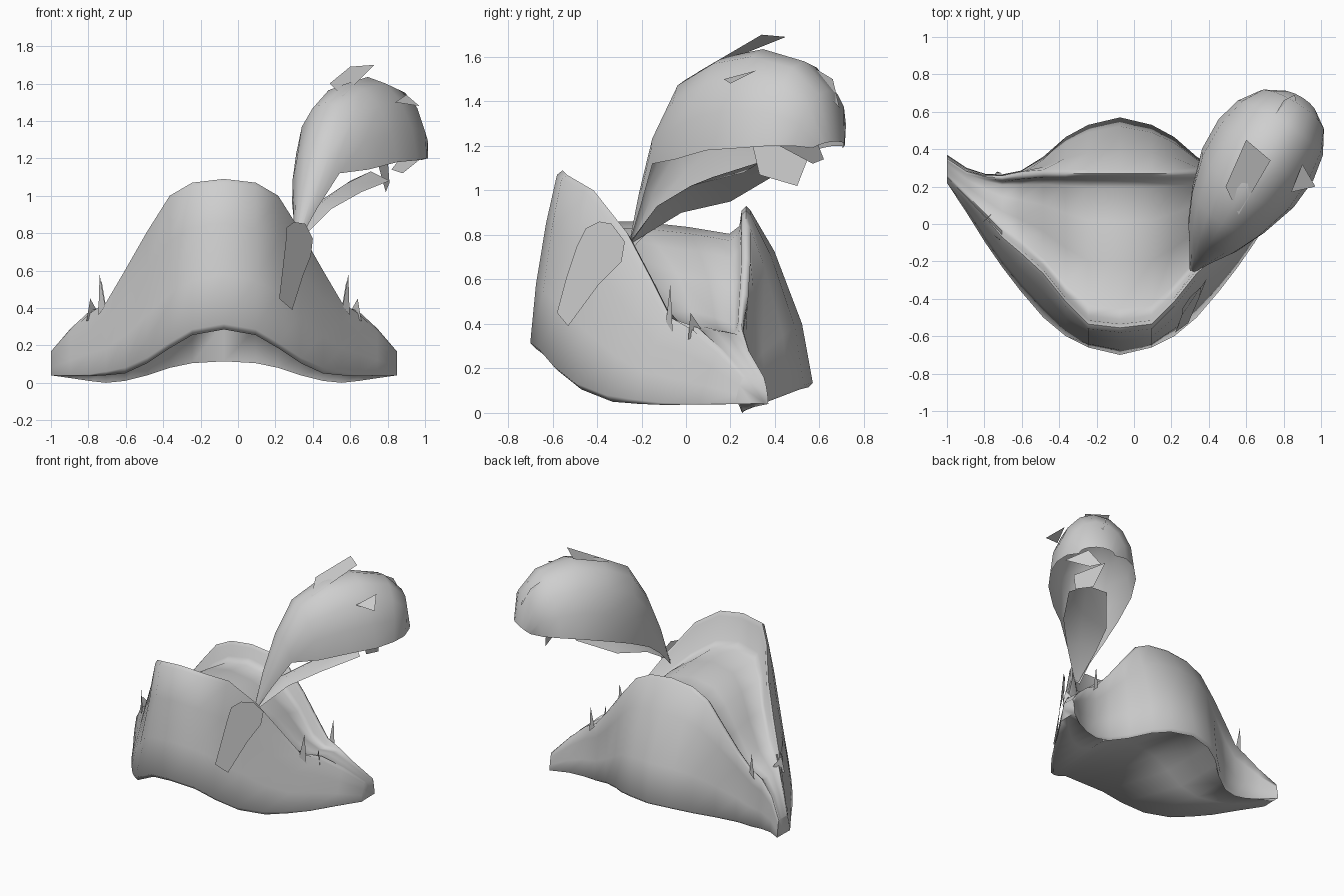
import bpy, math

grey = bpy.data.materials.new("felt_grey")
grey.diffuse_color = (0.62, 0.62, 0.62, 1)
CX = -0.075  # middle of the hat


def make(name, verts, faces, smooth=True):
    me = bpy.data.meshes.new(name)
    me.from_pydata(verts, [], faces)
    me.materials.append(grey)
    ob = bpy.data.objects.new(name, me)
    bpy.context.collection.objects.link(ob)
    if smooth:
        bpy.ops.object.select_all(action='DESELECT')
        bpy.context.view_layer.objects.active = ob
        ob.select_set(True)
        bpy.ops.object.shade_smooth_by_angle(angle=math.radians(75))
    return ob


def loft(name, rows, closed=False):
    n = len(rows[0])
    verts = [p for r in rows for p in r]
    faces = [(i * n + j, i * n + (j + 1) % n, (i + 1) * n + (j + 1) % n, (i + 1) * n + j)
             for i in range(len(rows) - 1) for j in range(n if closed else n - 1)]
    if closed:
        last = (len(rows) - 1) * n
        faces += [tuple(range(n - 1, -1, -1)), tuple(range(last, last + n))]
    return make(name, verts, faces)


# Hat: x offset, then y,z of front hem, front rim, crown height, back rim, back hem
stations = [
    (0.00, -.70, .30, -.57, 1.09, .86, .26, .93, .57, .115),
    (0.17, -.66, .27, -.55, 1.07, .83, .26, .91, .53, .105),
    (0.29, -.60, .20, -.43, 1.00, .75, .26, .85, .465, .08),
    (0.41, -.50, .12, -.28, .81, .62, .26, .70, .36, .04),
    (0.53, -.36, .065, -.17, .60, .455, .25, .54, .285, .01),
    (0.63, -.23, .05, -.08, .43, .39, .24, .42, .265, .00),
    (0.72, -.10, .04, .03, .37, .37, .25, .37, .268, .01),
    (0.82, .06, .04, .14, .275, .285, .28, .28, .30, .025),
    (0.925, .22, .04, .25, .16, .165, .35, .16, .37, .04)]


def section(sign, s):
    off, yfb, zfb, yft, zft, zc, ybt, zbt, ybb, zbb = s
    k = min(1, (ybt - yft) / 0.4) ** 2      # shrink details toward the tips
    b = .06 * min(1, (ybb - ybt) / .3)      # bulge of the back panel
    pts = [(yfb + .03 * k, zfb - .015 * k), (yfb, zfb + .015 * k)]
    for t in (.35, .7):                     # front panel
        pts.append((yfb + (yft - yfb) * t - .02 * k, zfb + (zft - zfb) * t))
    pts += [(yft - .01 * k, zft - .02 * k), (yft + .015 * k, zft),
            (yft + .035 * k, zft - .03 * k)]
    yf, yb = yft + .05 * k + .01, ybt - .015 * k - .005   # crown, filleted at both ends
    for t, dz in ((0, .04), (.08, 0), (.4, 0), (.7, -.025), (.94, -.055), (1, -.02)):
        pts.append((yf + (yb - yf) * t, zc + dz * k))
    pts += [(ybt - .01 * k, zbt - .02 * k), (ybt + .01 * k, zbt),
            (ybt + .03 * k, zbt - .02 * k)]
    for t in (.25, .65):                    # back panel
        pts.append((ybt + (ybb - ybt) * t + b, zbt + (zbb - zbt) * t))
    pts += [(ybb, zbb + .02 * k), (ybb - .02 * k, zbb)]
    # recessed underside
    zu = max(zbb, zfb + .02 * k)
    pts += [(ybb - .045 * k - .01, zu), ((yfb + ybb) / 2, zu)]
    return [(CX + sign * off, y, z) for y, z in pts]


rows = [section(-1, s) for s in stations[:0:-1]] + [section(1, s) for s in stations]
loft("hat_body", rows, closed=True)

# Feather: curled spoon; spine s,z, edge s, left edge z, right edge z, half width
feather = [
    (0.00, .76, .00, .74, .75, .015), (.07, 1.02, .10, .86, .93, .07),
    (.17, 1.28, .21, .96, 1.12, .145), (.30, 1.50, .38, 1.05, 1.14, .22),
    (.50, 1.60, .58, 1.13, 1.18, .28), (.71, 1.635, .76, 1.18, 1.19, .29),
    (.93, 1.58, .90, 1.20, 1.20, .26), (1.06, 1.45, 1.00, 1.20, 1.20, .20),
    (1.10, 1.22, 1.05, 1.19, 1.19, .12)]
rows = []
for ss, zs, se, zl, zr, w in feather:
    row = []
    for j in range(9):
        a = math.radians(-90 + 22.5 * j)
        c, d = math.cos(a), w * math.sin(a)
        ze = zl if d > 0 else zr
        d *= 1.1 if d > 0 else 0.98
        s = se + (ss - se) * c
        row.append((.31 + .54 * s - .84 * d, -.25 + .84 * s + .54 * d, ze + (zs - ze) * c))
    rows.append(row)
loft("feather", rows)


def plate(name, pts):
    make(name, pts, [tuple(range(len(pts)))], smooth=False)


# Inner vane under the curl
loft("feather_inner_vane", [
    [(.30, -.25, .76), (.31, -.25, .77), (.33, -.25, .76)],
    [(.33, -.02, .90), (.43, -.07, .95), (.50, -.13, .93)],
    [(.42, .20, .95), (.57, .12, 1.06), (.66, .02, 1.02)],
    [(.60, .42, 1.08), (.71, .34, 1.13), (.81, .26, 1.08)]])

# Loose barbs of the feather
plate("feather_barb_top", [(.56, .05, 1.53), (.73, .34, 1.70), (.60, .45, 1.69), (.49, .20, 1.60)])
plate("feather_barb_side", [(.84, .17, 1.50), (.97, .20, 1.48), (.90, .32, 1.54)])
plate("feather_barb_back", [(.74, .56, 1.56), (.80, .66, 1.50), (.86, .69, 1.37), (.88, .58, 1.50)])
plate("feather_barb_tip", [(.90, .58, 1.24), (.98, .42, 1.20), (.88, .57, 1.12), (.82, .62, 1.14)])
plate("feather_barb_low", [(.80, .30, 1.20), (.81, .33, 1.07), (.79, .50, 1.02), (.74, .57, 1.20)])

# Leaf lying on the front panel under the feather
plate("leaf", [(.30, -.39, .86), (.36, -.335, .85), (.40, -.275, .77), (.39, -.29, .68),
               (.35, -.39, .58), (.29, -.53, .39), (.22, -.58, .45), (.24, -.54, .60),
               (.255, -.49, .75), (.26, -.45, .83)])

# Torn tufts along the rim near both tips
for side, sg in (("left", -1), ("right", 1)):
    for n, tri in enumerate((
            ((.635, -.09, .41), (.665, -.07, .58), (.672, -.06, .36)),
            ((.665, .08, .36), (.715, .02, .45), (.735, .01, .33)),
            ((.63, .27, .40), (.655, .28, .55), (.67, .27, .36)))):
        plate(f"rim_tuft_{side}_{n + 1}", [(CX + sg * o, y, z) for o, y, z in tri])
